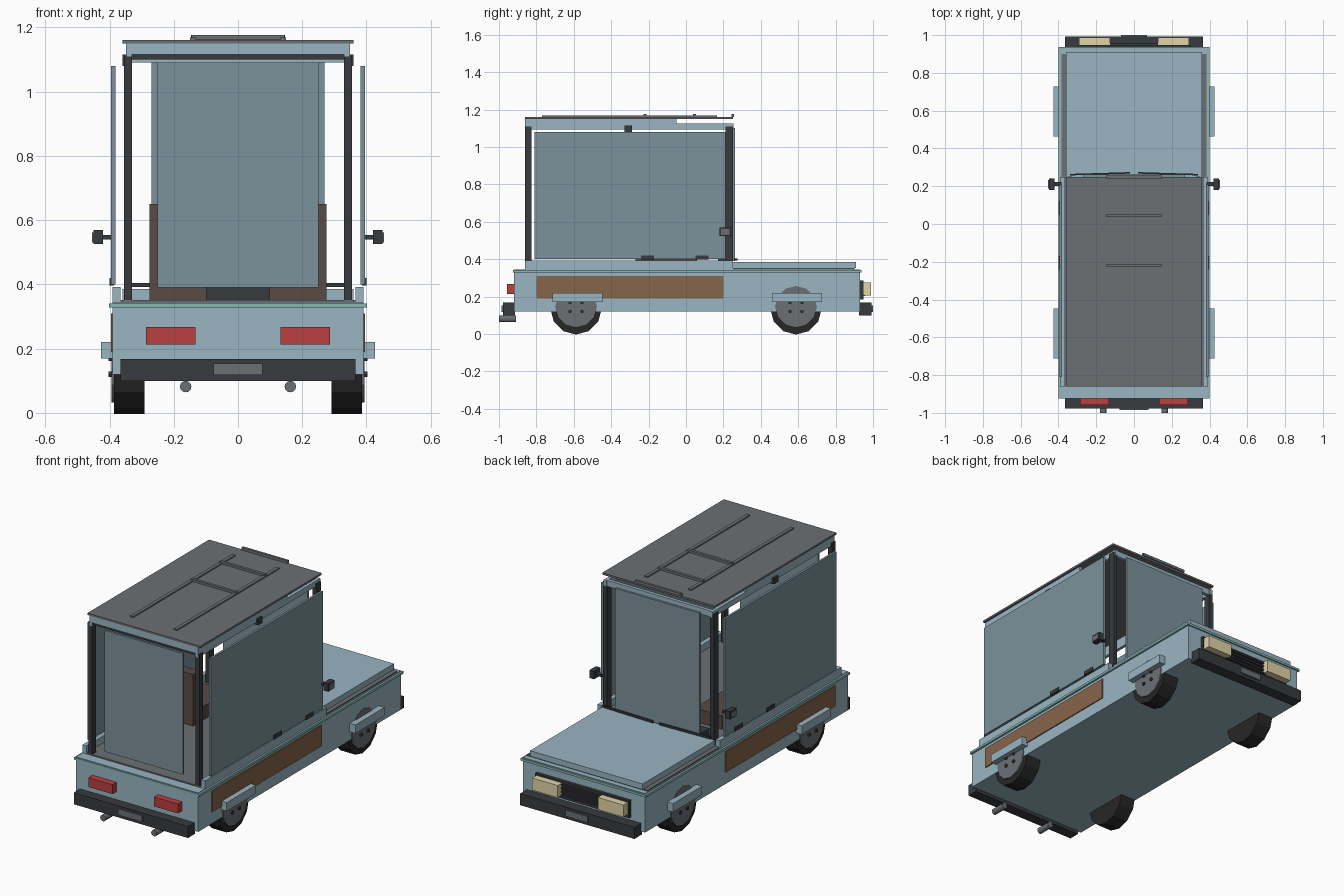
import bpy, math

if "Cube" in bpy.data.objects:
    bpy.data.objects.remove(bpy.data.objects["Cube"])

def mat(name, r, g, b):
    m = bpy.data.materials.new(name)
    m.diffuse_color = (r, g, b, 1)
    m.use_nodes = True
    m.node_tree.nodes["Principled BSDF"].inputs["Base Color"].default_value = m.diffuse_color
    return m

BLUE = mat("body_blue", .32, .46, .54)
GLASS = mat("glass", .20, .29, .33)
DARK = mat("dark", .04, .042, .048)
TYRE = mat("tyre", .02, .02, .02)
GREY = mat("grey", .15, .16, .175)
WOOD = mat("wood", .24, .13, .07)
SEAT = mat("seat_brown", .10, .07, .06)
TEAL = mat("trim_teal", .25, .48, .46)
RED = mat("red", .50, .05, .05)
CREAM = mat("cream", .75, .66, .38)

def finish(name, m):
    o = bpy.context.object
    o.name = name
    o.data.materials.append(m)
    return o

def box(name, x, y, z, m):
    """Axis-aligned box from (min, max) pairs."""
    bpy.ops.mesh.primitive_cube_add(size=1, location=[(a + b) / 2 for a, b in (x, y, z)])
    o = finish(name, m)
    o.scale = [abs(b - a) for a, b in (x, y, z)]
    bpy.ops.object.transform_apply(location=False, rotation=False, scale=True)
    return o

def pair(name, x, y, z, m):
    """Same box on the left and right side."""
    for s, side in ((1, "right"), (-1, "left")):
        box(f"{name}_{side}", (s * x[0], s * x[1]), y, z, m)

def cyl(name, loc, r, depth, axis, sides, m):
    rot = (0, math.pi / 2, 0) if axis == "x" else (math.pi / 2, 0, 0)
    bpy.ops.mesh.primitive_cylinder_add(vertices=sides, radius=r, depth=depth, location=loc, rotation=rot)
    return finish(name, m)

# Lower body, trim line and hood
box("body", (-.39, .39), (-.92, .93), (.12, .345), BLUE)
box("belt_trim", (-.401, .401), (-.925, .938), (.328, .341), TEAL)
box("hood_base", (-.385, .385), (.25, .90), (.345, .352), GREY)
box("hood", (-.36, .36), (.25, .91), (.352, .385), BLUE)
pair("sill_rail", (.365, .391), (-.86, .25), (.345, .392), BLUE)
box("cabin_floor", (-.365, .365), (-.86, .25), (.345, .352), GREY)
pair("side_wood_panel", (.388, .396), (-.80, .20), (.19, .31), WOOD)

# Cabin pillars and panes
for y0, y1, n in ((-.86, -.825, "front"), (.21, .25, "back")):
    pair(f"{n}_pillar", (.33, .355), (y0, y1), (.345, 1.11), DARK)
pair("side_pane", (.382, .395), (-.81, .21), (.40, 1.08), GLASS)
box("tail_pane", (-.25, .25), (-.86, -.848), (.39, 1.09), GLASS)
box("windshield", (-.27, .27), (.25, .262), (.39, 1.10), GLASS)

# Roof: rails, headers, plate and rack
pair("roof_rail", (.33, .348), (-.86, .255), (1.092, 1.125), BLUE)
pair("roof_rail_upper", (.33, .348), (-.86, -.05), (1.125, 1.15), BLUE)
box("tail_header", (-.345, .345), (-.86, -.835), (1.115, 1.15), BLUE)
box("tail_header_seal", (-.34, .34), (-.855, -.835), (1.10, 1.115), DARK)
box("windshield_header", (-.345, .345), (.23, .25), (1.09, 1.125), BLUE)
box("roof_plate", (-.36, .36), (-.86, .25), (1.15, 1.161), GREY)
pair("rail_latch", (.335, .36), (-.33, -.29), (1.08, 1.115), DARK)
pair("rack_rail", (.13, .15), (-.77, .165), (1.161, 1.168), GREY)
for i, y in enumerate((.045, -.22)):
    box(f"rack_crossbar_{i}", (-.145, .145), (y - .008, y + .008), (1.163, 1.176), GREY)
box("roof_light_bar", (-.147, .147), (.242, .256), (1.161, 1.177), GREY)

# Seats and dashboard inside
pair("seat_cushion", (.098, .272), (-.22, .06), (.352, .43), SEAT)
pair("seat_back", (.098, .275), (-.27, -.21), (.352, .65), SEAT)
box("dashboard", (-.27, .27), (.17, .24), (.352, .40), DARK)

# Wipers, handles and mirrors
for s in (1, -1):
    w = box("wiper", (s * .02, s * .34), (.262, .27), (.392, .404), DARK)
    w.rotation_euler.z = -s * .03
for y in (-.205, .085):
    pair("door_handle", (.386, .40), (y - .035, y + .035), (.397, .42), DARK)
pair("mirror_arm", (.385, .425), (.20, .222), (.54, .553), DARK)
pair("mirror_head", (.42, .45), (.18, .24), (.525, .57), DARK)
pair("mirror_glass", (.426, .455), (.187, .233), (.53, .562), GREY)

# Wheels with hubs, bolts and fender blocks
for s in (1, -1):
    for y in (-.588, .588):
        cyl("tyre", (s * .338, y, .134), .137, .095, "x", 12, TYRE)
        cyl("hub", (s * .388, y, .145), .112, .012, "x", 12, GREY)
        for k in range(4):
            a = math.pi / 4 + k * math.pi / 2
            cyl("wheel_bolt", (s * .396, y + .045 * math.cos(a), .145 + .035 * math.sin(a)),
                .01, .014, "x", 6, DARK)
for y in (-.58, .595):
    pair("fender", (.385, .427), (y - .133, y + .133), (.17, .22), BLUE)

# Tail end at -y: bumper, plate, lamps, exhausts
box("tail_bumper", (-.365, .365), (-.978, -.915), (.10, .167), DARK)
box("tail_plate", (-.076, .076), (-.986, -.976), (.118, .153), GREY)
pair("tail_lamp", (.132, .286), (-.957, -.915), (.213, .267), RED)
for s in (1, -1):
    cyl("exhaust", (s * .163, -.955, .082), .018, .09, "y", 12, GREY)

# Nose at +y: bumper, plate, grille, headlamps
box("nose_bumper", (-.365, .365), (.925, .992), (.10, .167), DARK)
box("nose_plate", (-.07, .07), (.99, 1.0), (.118, .153), GREY)
box("grille", (-.30, .30), (.925, .948), (.185, .285), DARK)
for i in range(4):
    z = .203 + i * .02
    box(f"grille_slat_{i}", (-.14, .14), (.945, .958), (z, z + .009), DARK)
pair("headlamp", (.128, .292), (.94, .988), (.205, .275), CREAM)
